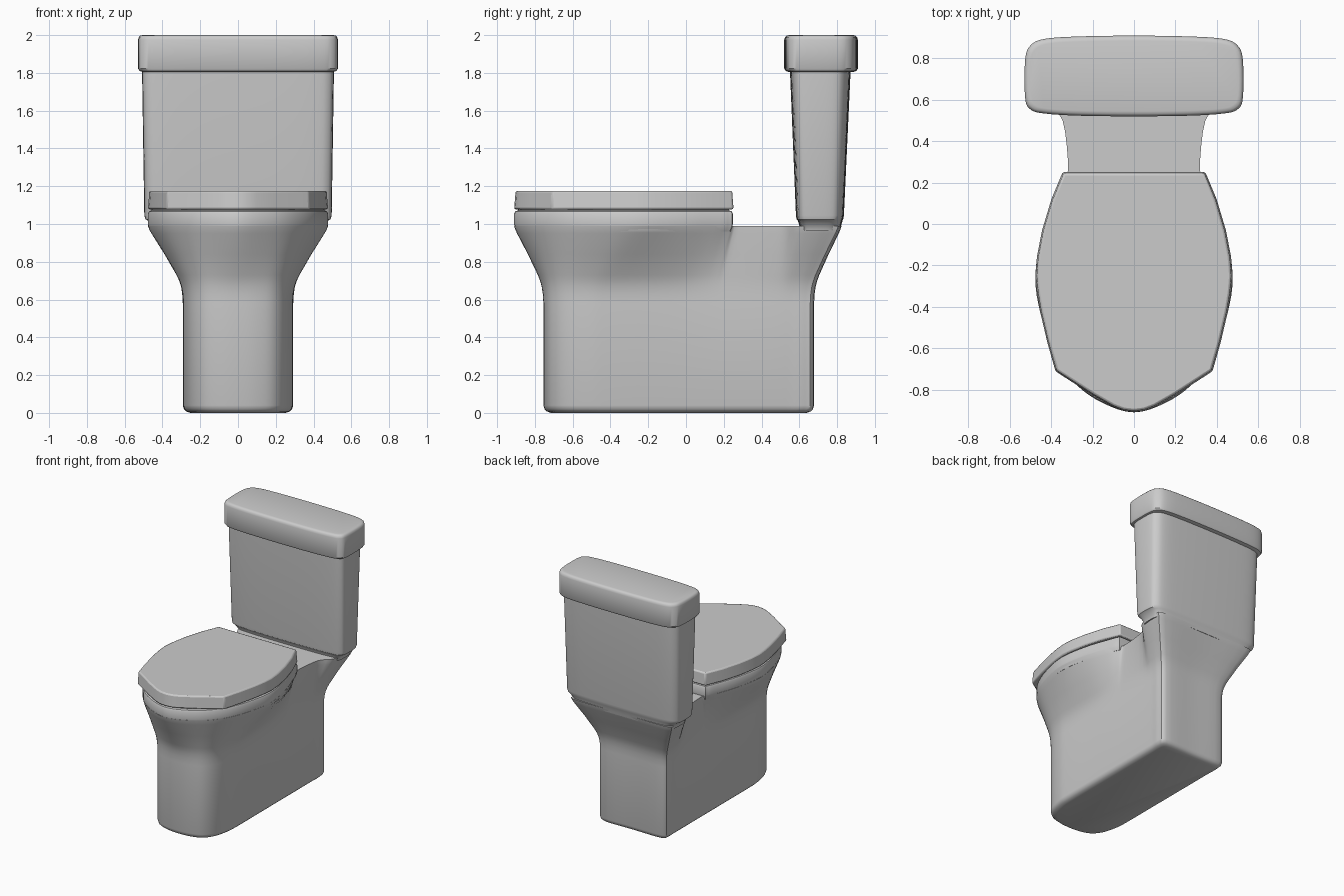
import bpy
from math import radians

if "Cube" in bpy.data.objects:
    bpy.data.objects.remove(bpy.data.objects["Cube"])


def ring(half, sub=4):
    """Mirror a half outline (front to back) and smooth it as a closed Catmull-Rom loop."""
    pts = half + [(-x, y) for x, y in reversed(half[1:-1])]
    n, out = len(pts), []
    for i in range(n):
        a, b, c, d = (pts[(i + k) % n] for k in (-1, 0, 1, 2))
        for s in range(sub):
            t = s / sub
            out.append(tuple(0.5 * (2 * q + (r - p) * t + (2 * p - 5 * q + 4 * r - u) * t * t
                                    + (3 * q - p - 3 * r + u) * t ** 3)
                             for p, q, r, u in zip(a, b, c, d)))
    return out


def inset(pts, d):
    xs, ys = [p[0] for p in pts], [p[1] for p in pts]
    cy, hx, hy = (min(ys) + max(ys)) / 2, max(xs), (max(ys) - min(ys)) / 2
    return [(x * (1 - d / hx), cy + (y - cy) * (1 - d / hy)) for x, y in pts]


def loft(name, levels, angle=35, bevel=0):
    """Skin a stack of (z, outline) levels and cap both ends."""
    n = len(levels[0][1])
    verts = [(x, y, z) for z, pts in levels for x, y in pts]
    faces = [(k * n + i, k * n + (i + 1) % n, (k + 1) * n + (i + 1) % n, (k + 1) * n + i)
             for k in range(len(levels) - 1) for i in range(n)]
    faces += [tuple(reversed(range(n))), tuple(range(len(verts) - n, len(verts)))]
    mesh = bpy.data.meshes.new(name)
    mesh.from_pydata(verts, [], faces)
    ob = bpy.data.objects.new(name, mesh)
    bpy.context.collection.objects.link(ob)
    bpy.ops.object.select_all(action='DESELECT')
    ob.select_set(True)
    bpy.context.view_layer.objects.active = ob
    if bevel:
        m = ob.modifiers.new("bevel", 'BEVEL')
        m.width, m.segments, m.limit_method = bevel, 2, 'ANGLE'
    bpy.ops.object.shade_smooth_by_angle(angle=radians(angle))
    return ob


# Pedestal flaring into bowl, rear shelf and tank support
top_half = [(0, -.91), (.15, -.865), (.28, -.775), (.385, -.63), (.45, -.44), (.477, -.25),
            (.44, -.03), (.38, .15), (.335, .235), (.318, .28), (.345, .5), (.425, .6),
            (.44, .77), (.39, .82), (0, .82)]
foot_half = [(0, -.755), (.10, -.747), (.19, -.715), (.25, -.64), (.283, -.52), (.29, -.4),
             (.29, -.1), (.29, .05), (.29, .15), (.29, .22), (.29, .45), (.29, .55),
             (.29, .63), (.255, .675), (0, .675)]
top, foot = ring(top_half), ring(foot_half)


def blend(t):
    return [(a + (c - a) * t, b + (d - b) * t) for (a, b), (c, d) in zip(foot, top)]


loft("pedestal", [(0, inset(foot, .04)), (.008, inset(foot, .018)), (.02, inset(foot, .006)),
                  (.04, foot)]
     + [(z, blend(t)) for z, t in [(.58, 0), (.63, .02), (.67, .06), (.70, .115), (.73, .19),
                                   (.84, .53), (.95, .9), (.975, .97), (.99, 1)]])

# Bowl rim
rim = ring(top_half[:8] + [(.345, .235), (.31, .247), (0, .247)])
loft("bowl_rim", [(.96, inset(rim, .012)), (.985, inset(rim, .002)), (1.0, rim), (1.055, rim),
                  (1.067, inset(rim, .006)), (1.072, inset(rim, .02)), (1.085, inset(rim, .02))])

# Seat lid with faceted front corners
lid = ring([(0, -.91), (.05, -.904), (.1, -.885), (.2, -.828), (.38, -.712), (.42, -.57),
            (.455, -.42), (.47, -.33), (.477, -.25), (.47, -.16), (.445, -.03), (.4, .12),
            (.345, .252), (0, .252)], 1)
loft("seat_lid", [(1.077, lid), (1.176, inset(lid, .008))], 30, .01)

# Tank and tank lid share one rounded plan shape
PLAN = [(0, 0), (.5, .008), (.82, .035), (.95, .085), (1, .23), (1, .7), (.95, .88),
        (.82, .96), (.5, .99), (0, 1)]


def plan(w, y0, y1):
    return ring([(x * w, y0 + y * (y1 - y0)) for x, y in PLAN])


loft("tank", [(z, plan(w, a, b)) for z, w, a, b in [
    (.965, .44, .605, .815), (.985, .445, .602, .82), (1.018, .475, .592, .829),
    (1.025, .487, .585, .832), (1.045, .493, .582, .836), (1.82, .505, .55, .872)]])

cover = plan(.526, .52, .91)
loft("tank_lid", [(1.806, inset(cover, .02)), (1.81, inset(cover, .008)), (1.823, cover),
                  (1.975, cover), (1.989, inset(cover, .004)), (1.997, inset(cover, .012)),
                  (2.0, inset(cover, .025))])
